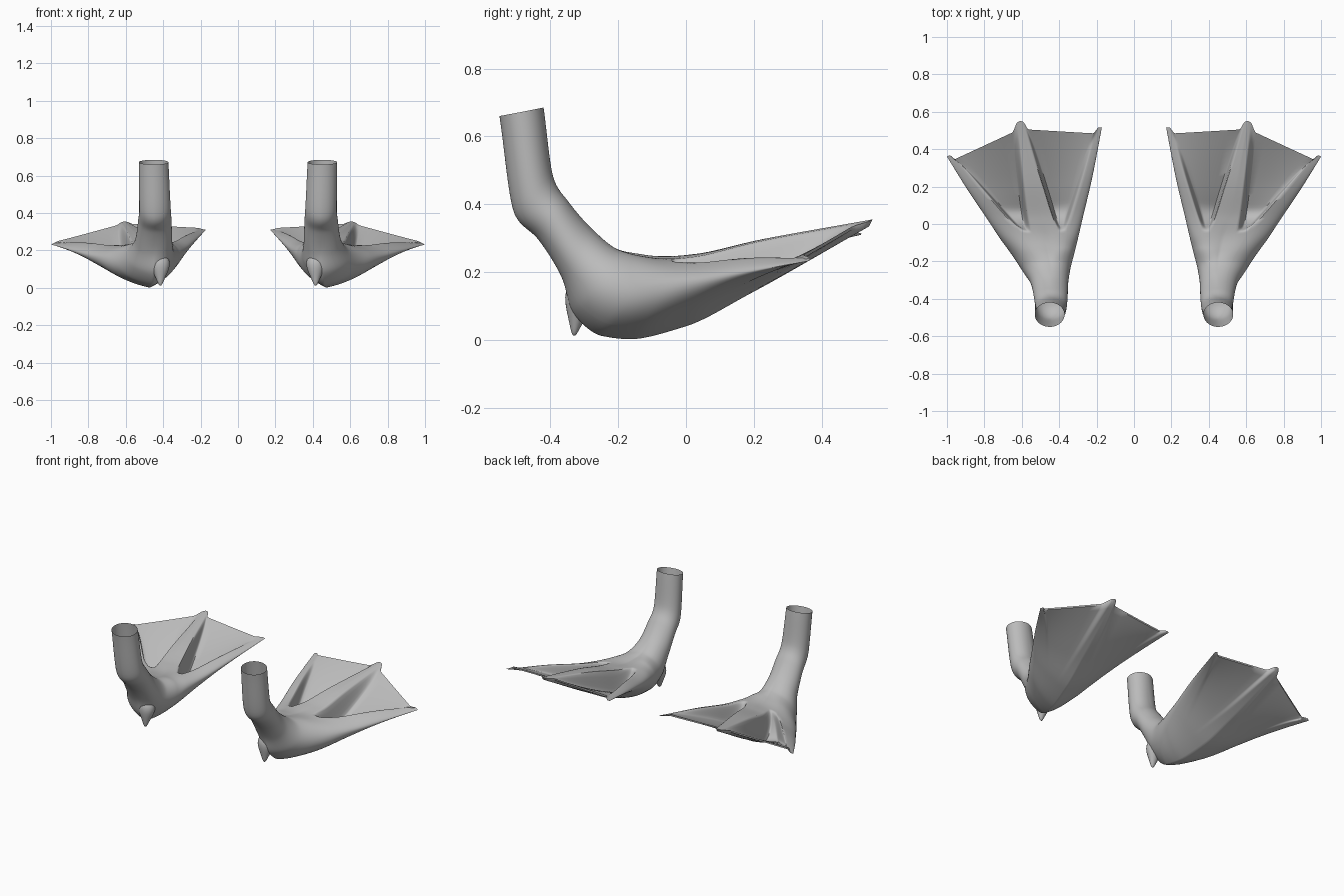
import bpy, bmesh, math
from mathutils import Vector, Matrix

cube = bpy.data.objects.get("Cube")
if cube:
    bpy.data.objects.remove(cube, do_unlink=True)

# Single skin colour
skin = bpy.data.materials.new("grey_skin")
skin.use_nodes = True
GREY = (0.5, 0.5, 0.5, 1)
skin.diffuse_color = GREY
skin.node_tree.nodes["Principled BSDF"].inputs["Base Color"].default_value = GREY

# Sections from the leg top to the toe tips:
# middle x | upper y, z | lower y, z | outer side x, y, z | inner side x, y, z
SECTIONS = [
    (.45, -.42, .685, -.55, .66, .53, -.485, .672, .372, -.485, .672),
    (.445, -.39, .475, -.505, .37, .528, -.445, .425, .36, -.445, .425),
    (.445, -.345, .405, -.435, .295, .535, -.39, .35, .355, -.39, .35),
    (.445, -.275, .325, -.365, .18, .55, -.32, .25, .352, -.32, .25),
    (.45, -.2, .265, -.335, .085, .6, -.235, .175, .34, -.235, .18),
    (.46, -.14, .247, -.25, .012, .66, -.15, .155, .318, -.15, .175),
    (.475, -.07, .24, -.16, .002, .72, -.07, .16, .298, -.07, .19),
    (.51, .03, .25, 0, .04, .787, .03, .172, .27, .05, .212),
    (.55, .22, .295, .2, .142, .885, .175, .2, .225, .24, .255),
    (.61, .55, .355, .54, .335, 1, .36, .232, .172, .515, .31),
]
LAST = len(SECTIONS) - 1
STEPS = 10                      # rings per section
PARTS = (8, 7, 7, 6, 6)         # points across each band of a quarter ring
WEB = 0.01                      # web thickness


def mix(a, b, t):
    return a + (b - a) * t


def ease(low, high, v):
    t = min(max((v - low) / (high - low), 0), 1)
    return t * t * (3 - 2 * t)


def slope(a, b):
    """Tangent that never overshoots."""
    return 2 * a * b / (a + b) if a * b > 0 else 0


def section_at(s):
    """Smooth interpolation through the section list."""
    i = min(int(s), LAST - 1)
    t = s - i
    result = []
    for k, (b, c) in enumerate(zip(SECTIONS[i], SECTIONS[i + 1])):
        d = c - b
        m = slope(b - SECTIONS[i - 1][k], d) if i > 0 else d
        n = slope(d, SECTIONS[i + 2][k] - c) if i + 1 < LAST else d
        result.append(b + t * (m + t * (3 * d - 2 * m - n + t * (m + n - 2 * d))))
    return result


def ring_at(s):
    """Closed ring: outer side, sole, inner side, then back over the top."""
    mx, ty, tz, by, bz, *sides = section_at(s)
    upper, lower = Vector((mx, ty, tz)), Vector((mx, by, bz))
    centre = (upper + lower) / 2
    outer, inner = Vector(sides[:3]), Vector(sides[3:])
    # Round leg turns into a shallow V sole and a flattened upper side
    sole_wedge = .12 * ease(3.5, 6, s) + .4 * ease(6, LAST, s)
    top_wedge = .4 * ease(4, 7, s) - .2 * ease(7, LAST, s)
    # Web sinks between the toes and widens towards the rim
    hollow = ease(6.2, 7.5, s)
    spread = min(max((s - 6.5) / (LAST - 6.5), 0), 1)
    middle_soft, side_soft = mix(.11, .08, spread), mix(.15, .08, spread)

    def half(side, start, end):
        low, high = mix(start, .03, spread), mix(end, .97, spread)

        def point(a, top):
            f, g = math.cos(a), math.sin(a)
            base = centre + (side - centre) * f
            web = hollow * ease(low, low + middle_soft, f)
            web *= 1 - ease(high - side_soft, high, f)
            p = base + (lower - centre) * mix(g, 1 - f, sole_wedge)
            if top:
                floor = p + Vector((0, 0, WEB))
                p = base + (upper - centre) * mix(g, 1 - f, top_wedge)
                p = p.lerp(floor, web)
            p.y -= .032 * web * spread ** 3    # scalloped rim
            return p

        # Bands follow the folds between toe and web
        folds = (1, high, high - side_soft, low + middle_soft, low, 0)
        knots = [math.acos(f) for f in folds]
        angles = [mix(a, b, k / n) for a, b, n in zip(knots, knots[1:], PARTS)
                  for k in range(n)] + [knots[-1]]
        return ([point(a, False) for a in angles], [point(a, True) for a in angles])

    outer_sole, outer_top = half(outer, .24, .52)
    inner_sole, inner_top = half(inner, .38, .66)
    return (outer_sole + inner_sole[-2::-1]
            + inner_top[1:] + outer_top[-2:0:-1])


def finish(bm, name, side):
    if side < 0:
        bmesh.ops.scale(bm, vec=(-1, 1, 1), verts=bm.verts)
    bmesh.ops.recalc_face_normals(bm, faces=bm.faces)
    mesh = bpy.data.meshes.new(name)
    bm.to_mesh(mesh)
    bm.free()
    mesh.materials.append(skin)
    obj = bpy.data.objects.new(name, mesh)
    bpy.context.collection.objects.link(obj)
    bpy.ops.object.select_all(action='DESELECT')
    obj.select_set(True)
    bpy.context.view_layer.objects.active = obj
    bpy.ops.object.shade_smooth_by_angle(angle=math.radians(60))


def webbed_foot(name, side):
    """Open leg tube flowing into a three-toed webbed foot."""
    bm = bmesh.new()
    rings = [[bm.verts.new(p) for p in ring_at(k / STEPS)]
             for k in range(LAST * STEPS + 1)]
    n = len(rings[0])
    for a, b in zip(rings, rings[1:]):
        for k in range(n):
            j = (k + 1) % n
            bm.faces.new((a[k], a[j], b[j], b[k]))
    # Thin front rim joins the sole to the top of the web
    rim = rings[-1]
    for k in range(n // 2):
        quad = [rim[k], rim[k + 1], rim[(n - k - 1) % n], rim[(n - k) % n]]
        quad = list(dict.fromkeys(quad))
        if len(quad) > 2:
            bm.faces.new(quad)
    finish(bm, name, side)


def hind_spur(name, side):
    """Small tapered toe flaring into the heel."""
    bm = bmesh.new()
    bmesh.ops.create_uvsphere(bm, u_segments=24, v_segments=16, radius=1)
    for v in bm.verts:
        width = mix(.42, 1, ease(-1, .6, v.co.z))
        v.co = Vector((v.co.x * .055 * width, v.co.y * .046 * width, v.co.z * .09))
    place = Matrix.Translation((.415, -.318, .101)) @ Matrix.Rotation(-.14, 4, 'X')
    bmesh.ops.transform(bm, matrix=place, verts=bm.verts)
    finish(bm, name, side)


for label, side in (("left", 1), ("right", -1)):
    webbed_foot(label + "_webbed_foot", side)
    hind_spur(label + "_hind_spur", side)
